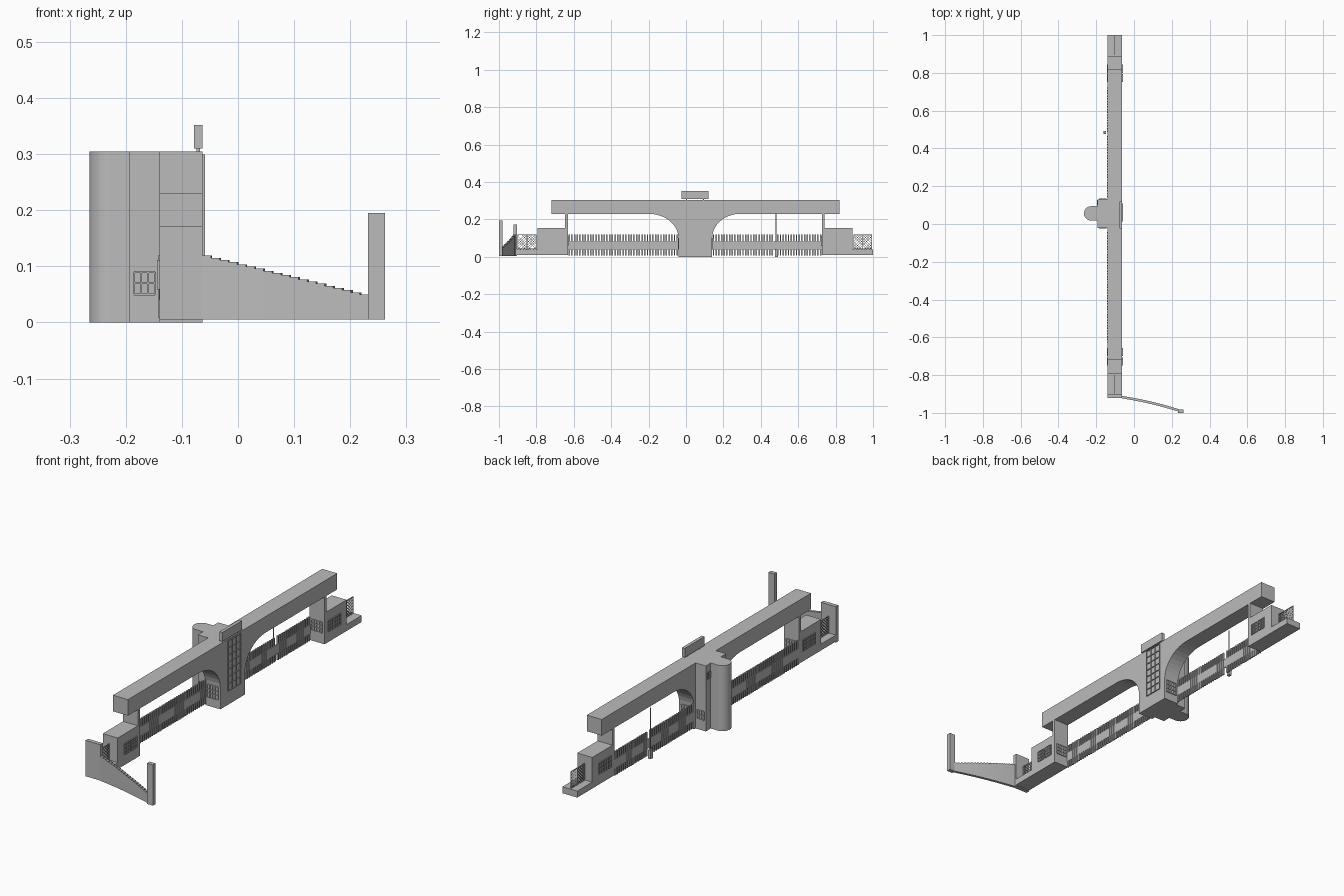
import bpy, bmesh, math
from mathutils import Matrix, Vector

cube = bpy.data.objects.get("Cube")
if cube:
    bpy.data.objects.remove(cube, do_unlink=True)

grey = bpy.data.materials.new("concrete_grey")
grey.use_nodes = True
GREY = (0.5, 0.5, 0.5, 1)
grey.diffuse_color = GREY
grey.node_tree.nodes["Principled BSDF"].inputs["Base Color"].default_value = GREY

BACK, FRONT = -0.14, -0.063      # x extent of the long body


def finish(name, bm):
    bmesh.ops.recalc_face_normals(bm, faces=bm.faces)
    mesh = bpy.data.meshes.new(name)
    bm.to_mesh(mesh)
    bm.free()
    mesh.materials.append(grey)
    obj = bpy.data.objects.new(name, mesh)
    bpy.context.collection.objects.link(obj)
    return obj


def add_box(bm, x, y, z):
    lo, hi = zip(x, y, z)
    size = [b - a for a, b in zip(lo, hi)]
    mid = [(a + b) / 2 for a, b in zip(lo, hi)]
    bmesh.ops.create_cube(bm, size=1, matrix=Matrix.Translation(mid) @ Matrix.Diagonal((*size, 1)))


def box(name, x, y, z):
    bm = bmesh.new()
    add_box(bm, x, y, z)
    return finish(name, bm)


def prism(name, points, move):
    """Extrude a closed outline of 3D points along a vector."""
    bm = bmesh.new()
    face = bm.faces.new([bm.verts.new(p) for p in points])
    made = bmesh.ops.extrude_face_region(bm, geom=[face])["geom"]
    bmesh.ops.translate(bm, vec=move, verts=[v for v in made if isinstance(v, bmesh.types.BMVert)])
    return finish(name, bm)


def window(name, axis, at, side, span, z, cols, rows, bar=0.003):
    """Raised frame with glazing bars on a wall facing along the axis."""
    bm = bmesh.new()
    depth = sorted((at - side * 0.001, at + side * 0.004))

    def piece(s, h):
        if axis == "x":
            add_box(bm, depth, s, h)
        else:
            add_box(bm, s, depth, h)
    for i in range(cols + 1):
        c = span[0] + (span[1] - span[0]) * i / cols
        piece((c - bar / 2, c + bar / 2), z)
    for i in range(rows + 1):
        c = z[0] + (z[1] - z[0]) * i / rows
        piece(span, (c - bar / 2, c + bar / 2))
    return finish(name, bm)


def arc(centre, ry, start, end, steps=10):
    """Elliptical arch edge in the wall plane."""
    return [(BACK, centre + ry * math.cos(a), 0.1 + 0.13 * math.sin(a))
            for a in (math.radians(start + (end - start) * i / steps) for i in range(steps + 1))]


# Bridge beam and flared central pier in one outline
outline = [(BACK, -0.04, 0.0)] + arc(-0.2, 0.16, 0, 90)
outline += [(BACK, y, z) for y, z in ((-0.72, 0.23), (-0.72, 0.305), (0.82, 0.305), (0.82, 0.23))]
outline += arc(0.29, 0.15, 90, 180) + [(BACK, 0.14, 0.0)]
prism("beam_and_pier", outline, (FRONT - BACK, 0, 0))

# Stair block and rounded tower behind the pier
box("stair_block", (-0.193, BACK), (-0.02, 0.13), (0, 0.305))
r, cy, cx = 0.038, 0.056, -0.227
curve = [(cx - r * math.sin(t), cy + r * math.cos(t), 0) for t in (math.pi * i / 20 for i in range(21))]
tower = prism("round_tower", [(-0.19, cy + r, 0)] + curve + [(-0.19, cy - r, 0)], (0, 0, 0.305))
bpy.context.view_layer.objects.active = tower
tower.select_set(True)
bpy.ops.object.shade_smooth_by_angle(angle=math.radians(30))
tower.select_set(False)

# Blank sign board and tall glazing
box("sign_board", (-0.078, FRONT), (-0.025, 0.12), (0.31, 0.352))
for y in (0.0, 0.09):
    box("sign_foot", (-0.074, -0.068), (y, y + 0.006), (0.3, 0.312))
window("tall_window", "x", FRONT, 1, (0.016, 0.106), (0.065, 0.298), 3, 7)

# End buildings with their platforms, uprights and lattice screens
for side, inner, outer, tip in ((-1, -0.632, -0.795, -0.905), (1, 0.727, 0.89, 1.0)):
    def span(a, b):
        return tuple(sorted((a, b)))
    box("end_building", (BACK, FRONT), span(inner, outer), (0.01, 0.155))
    box("end_platform", (BACK, FRONT), span(outer, tip), (0.01, 0.04))
    box("beam_upright", (BACK, FRONT), span(inner, inner + side * 0.014), (0.15, 0.235))
    for x, face in ((BACK, -1), (FRONT, 1)):
        window("side_window", "x", x, face, span(inner + side * 0.025, inner + side * 0.065), (0.06, 0.11), 3, 3)
        window("side_window", "x", x, face, span(inner + side * 0.075, inner + side * 0.115), (0.06, 0.11), 3, 3)
    window("inner_window", "y", inner, -side, (-0.13, -0.075), (0.06, 0.11), 4, 3)

    # Lattice screen
    bm = bmesh.new()
    y0, y1 = span(outer + side * 0.006, tip - side * 0.006)
    z0, z1 = 0.04, 0.12
    for y in (y0, (y0 + y1) / 2, y1):
        add_box(bm, (-0.105, -0.102), (y - 0.0015, y + 0.0015), (z0, z1))
    for z in (z0 + 0.003, z1 - 0.0015):
        add_box(bm, (-0.105, -0.102), (y0, y1), (z - 0.0015, z + 0.0015))
    width, height = y1 - y0, z1 - z0
    for lean in (1, -1):
        for i in range(-5, 7):
            start = i * width / 7
            lo, hi = max(0, -start), min(height, width - start)
            if hi - lo < 0.005:
                continue
            a, b = start + lo, start + hi
            mid_y = (a + b) / 2
            y = y0 + mid_y if lean > 0 else y1 - mid_y
            mat = (Matrix.Translation((-0.1035, y, z0 + (lo + hi) / 2))
                   @ Matrix.Rotation(lean * math.radians(45), 4, "X")
                   @ Matrix.Diagonal((0.002, (hi - lo) * math.sqrt(2), 0.0015, 1)))
            bmesh.ops.create_cube(bm, size=1, matrix=mat)
    finish("lattice_screen", bm)

# Windows on the pier sides and the stair block
for y, face in ((-0.04, -1), (0.14, 1)):
    window("pier_window", "y", y, face, (-0.13, -0.075), (0.04, 0.1), 4, 3)
window("block_window", "y", 0.13, 1, (-0.185, -0.148), (0.05, 0.09), 3, 2)
window("block_window", "y", -0.02, -1, (-0.185, -0.148), (0.05, 0.09), 3, 2)
window("high_window", "x", -0.193, -1, (0.1, 0.125), (0.24, 0.27), 2, 2)

# Railings: solid band with pickets above and below
for a, b, gap in ((-0.632, -0.04, None), (0.14, 0.727, 0.482)):
    bm = bmesh.new()
    add_box(bm, (-0.141, -0.136), (a, b), (0.04, 0.083))
    count = 41
    for i in range(count):
        y = a + (b - a) * (i + 0.5) / count
        if gap and abs(y - gap) < 0.008:
            continue
        add_box(bm, (-0.142, -0.135), (y - 0.0038, y + 0.0038), (0.008, 0.12))
    finish("railing", bm)

# Signal mast
box("mast_base", (-0.162, -0.148), (0.476, 0.492), (0, 0.04))
bm = bmesh.new()
bmesh.ops.create_cone(bm, cap_ends=True, segments=8, radius1=0.0025, radius2=0.0025, depth=0.225,
                      matrix=Matrix.Translation((-0.155, 0.482, 0.1225)))
finish("mast", bm)

# End wall and curved stepped wall leading to a tall pillar
box("end_wall", (BACK, FRONT), (-0.922, -0.903), (0.005, 0.172))


def path(t):
    return Vector((FRONT + 0.297 * t, -0.917 - 0.045 * t - 0.024 * t * t, 0))


bm = bmesh.new()
steps = 19
for i in range(steps):
    p, q = path(i / steps), path((i + 1) / steps)
    d, mid = q - p, (p + q) / 2
    top = 0.119 - 0.069 * i / (steps - 1)
    mat = (Matrix.Translation((mid.x, mid.y, (top + 0.005) / 2))
           @ Matrix.Rotation(math.atan2(d.y, d.x), 4, "Z")
           @ Matrix.Diagonal((d.length, 0.013, top - 0.005, 1)))
    bmesh.ops.create_cube(bm, size=1, matrix=mat)
finish("stepped_wall", bm)
box("tall_pillar", (0.232, 0.262), (-1.0, -0.981), (0.005, 0.195))
